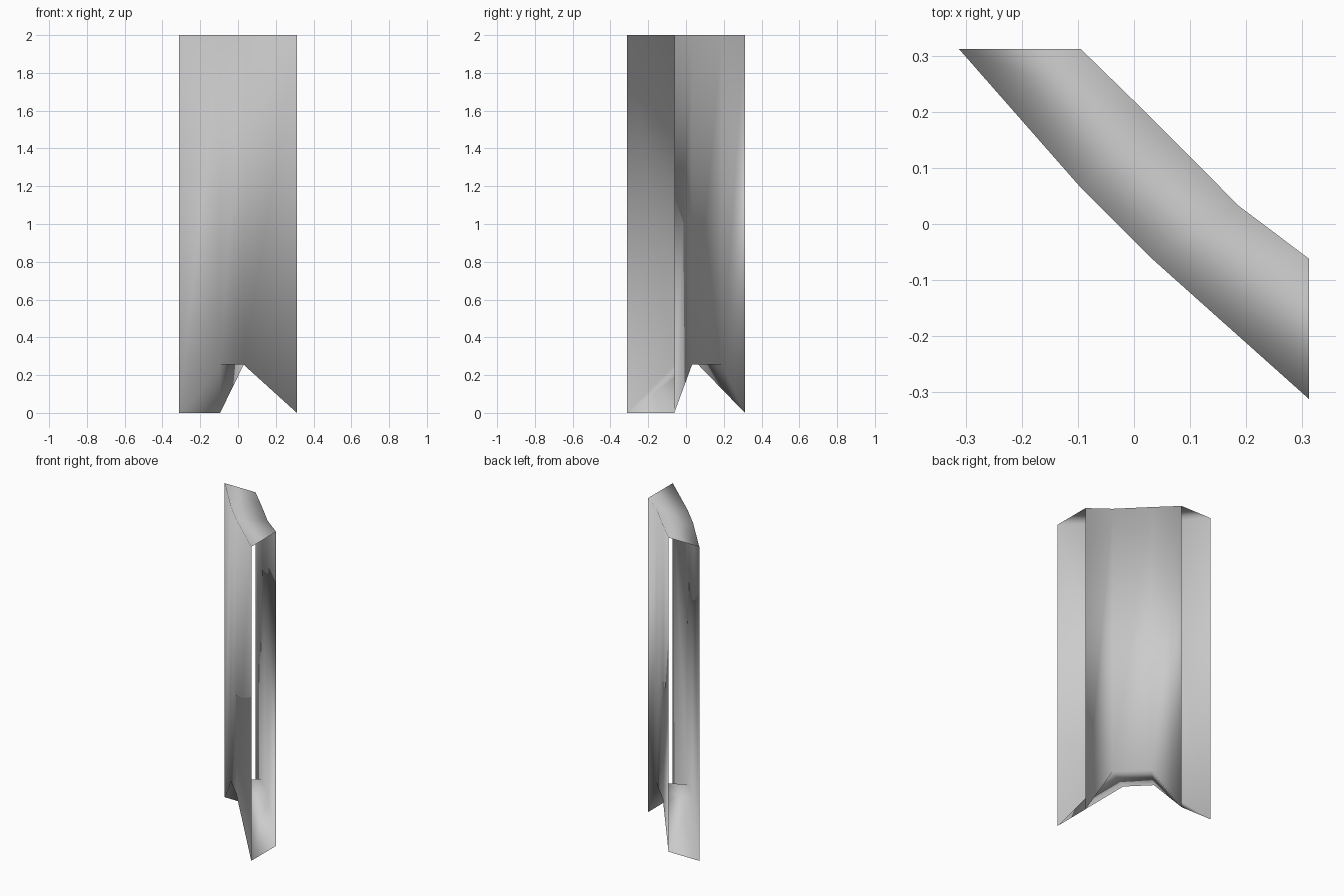
import bpy
import bmesh

if "Cube" in bpy.data.objects:
    bpy.data.objects.remove(bpy.data.objects["Cube"])

# Plan points of the bent wall, from the back left end to the front right end
front = [(-0.312, 0.312), (-0.095, 0.065), (0.03, -0.06), (0.312, -0.312)]
back = [(-0.095, 0.312), (0.03, 0.19), (0.187, 0.032), (0.312, -0.062)]
arch = [0.0, 0.255, 0.255, 0.0]   # height of the arched underside
TOP = 2.0

bm = bmesh.new()


def row(plan, heights):
    return [bm.verts.new((x, y, z)) for (x, y), z in zip(plan, heights)]


# Long edges in order round the section: the two ends stay open
rails = [row(front, arch), row(front, [TOP] * 4),
         row(back, [TOP] * 4), row(back, arch)]

# Front wall, top, back wall and arch underside
for k in range(4):
    a, b = rails[k], rails[(k + 1) % 4]
    for i in range(3):
        bm.faces.new((a[i], a[i + 1], b[i + 1], b[i])).smooth = True

bm.normal_update()
mesh = bpy.data.meshes.new("arched_wall_segment")
bm.to_mesh(mesh)
bm.free()
wall = bpy.data.objects.new("arched_wall_segment", mesh)
bpy.context.collection.objects.link(wall)
